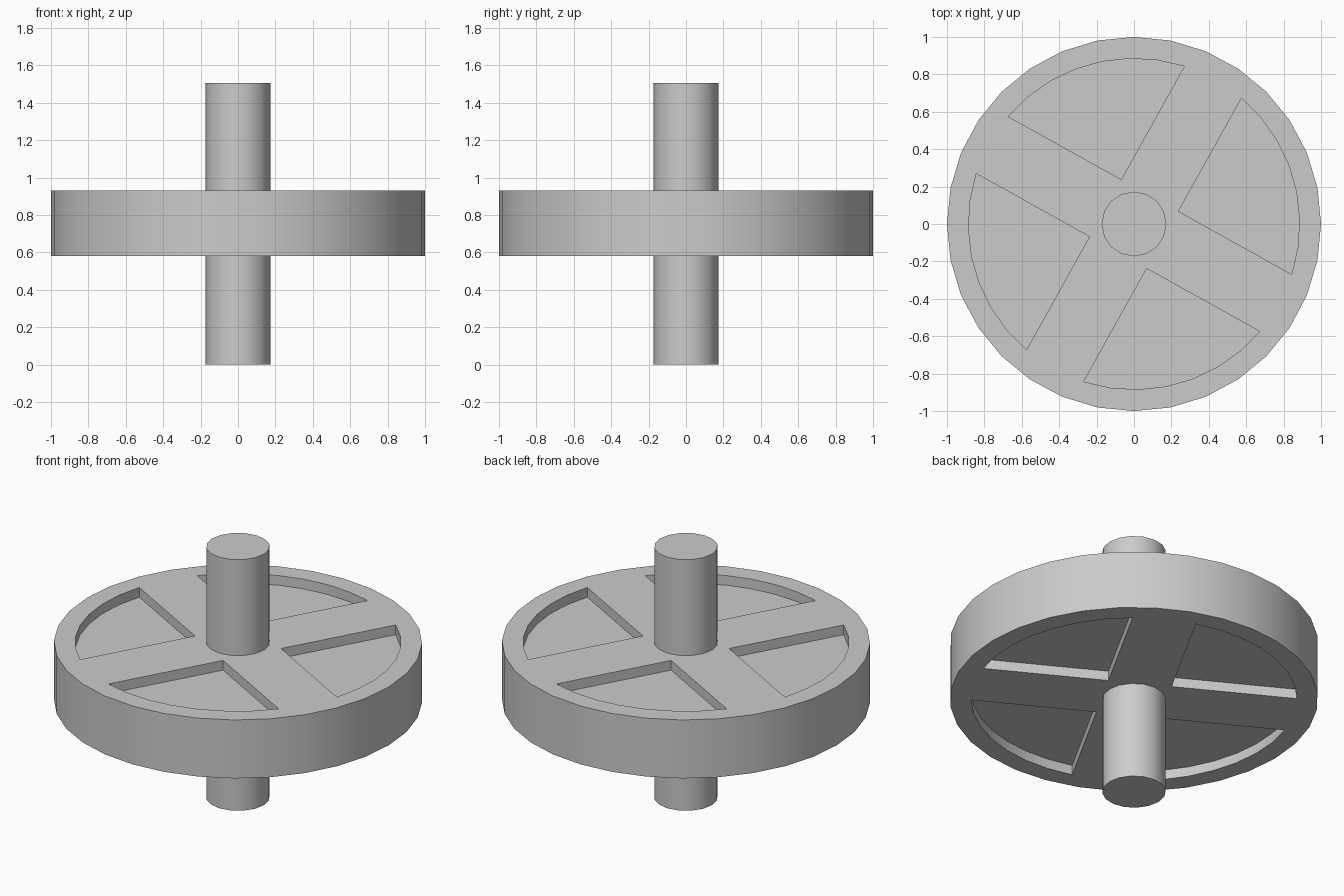
import bpy, bmesh, math
from mathutils import Matrix, Vector

cube = bpy.data.objects.get("Cube")
if cube:
    bpy.data.objects.remove(cube)

# Main sizes
DISC_R, DISC_BOTTOM, DISC_TOP = 1.0, 0.58, 0.93
SHAFT_R, HEIGHT = 0.173, 1.505
POCKET_R, ARM_HALF, DEPTH = 0.885, 0.175, 0.058
ARM_ANGLE = math.radians(-29.1)

grey = bpy.data.materials.new("plain_grey")
grey.use_nodes = True
grey.diffuse_color = (0.6, 0.6, 0.6, 1)
grey.node_tree.nodes["Principled BSDF"].inputs["Base Color"].default_value = grey.diffuse_color


def make_object(name, bm):
    bmesh.ops.recalc_face_normals(bm, faces=bm.faces)
    mesh = bpy.data.meshes.new(name)
    bm.to_mesh(mesh)
    bm.free()
    mesh.materials.append(grey)
    obj = bpy.data.objects.new(name, mesh)
    bpy.context.collection.objects.link(obj)
    return obj


def cylinder(name, radius, z0, z1, sides):
    bm = bmesh.new()
    bmesh.ops.create_cone(bm, cap_ends=True, segments=sides, radius1=radius,
                          radius2=radius, depth=z1 - z0,
                          matrix=Matrix.Translation((0, 0, (z0 + z1) / 2)))
    return make_object(name, bm)


def smooth(obj):
    bpy.ops.object.select_all(action='DESELECT')
    obj.select_set(True)
    bpy.context.view_layer.objects.active = obj
    bpy.ops.object.shade_smooth_by_angle(angle=math.radians(30))


# Quarter pocket outline: inner corner plus outer arc
edge = math.asin(ARM_HALF / POCKET_R)
steps = 7
outline = [Vector((ARM_HALF, ARM_HALF, 0))]
for i in range(steps + 1):
    a = edge + (math.pi / 2 - 2 * edge) * i / steps
    outline.append(Vector((POCKET_R * math.cos(a), POCKET_R * math.sin(a), 0)))

# Pocket cutters, four in each face of the disc
bm = bmesh.new()
for z in (DISC_TOP - DEPTH, DISC_BOTTOM - DEPTH):
    for k in range(4):
        turn = Matrix.Rotation(ARM_ANGLE + k * math.pi / 2, 4, 'Z')
        face = bm.faces.new([bm.verts.new(turn @ p + Vector((0, 0, z))) for p in outline])
        top = bmesh.ops.extrude_face_region(bm, geom=[face])["geom"]
        bmesh.ops.translate(bm, vec=(0, 0, 2 * DEPTH),
                            verts=[v for v in top if isinstance(v, bmesh.types.BMVert)])
cutter = make_object("pocket_cutter", bm)
cutter.hide_render = True

# Wheel disc with the pockets cut away
disc = cylinder("wheel_disc", DISC_R, DISC_BOTTOM, DISC_TOP, 32)
cut = disc.modifiers.new("pockets", 'BOOLEAN')
cut.operation = 'DIFFERENCE'
cut.solver = 'EXACT'
cut.object = cutter
bpy.context.view_layer.update()
carved = bpy.data.meshes.new_from_object(disc.evaluated_get(bpy.context.evaluated_depsgraph_get()))
disc.modifiers.clear()
disc.data = carved
bpy.data.objects.remove(cutter)
smooth(disc)

# Axle through the centre
axle = cylinder("axle_shaft", SHAFT_R, 0, HEIGHT, 16)
smooth(axle)
